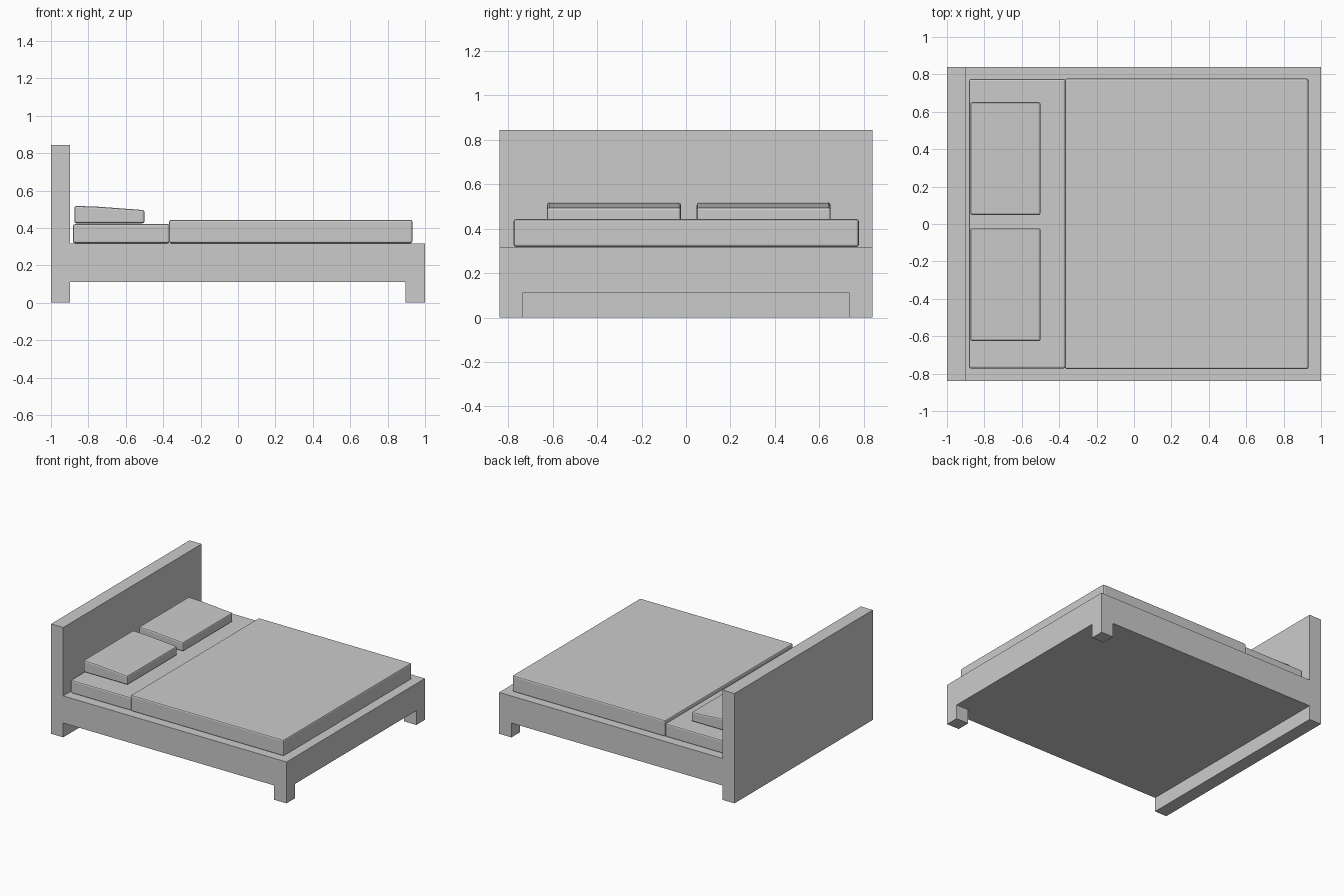
import bpy, bmesh
from mathutils import Vector

if "Cube" in bpy.data.objects:
    bpy.data.objects.remove(bpy.data.objects["Cube"])


def prism(name, pts, axis, lo, hi, bevel=0.0):
    """Extrude a flat outline: axis 'y' takes (x, z) points, axis 'z' takes (x, y) points."""
    bm = bmesh.new()
    place = (lambda a, b: (a, lo, b)) if axis == 'y' else (lambda a, b: (a, b, lo))
    face = bm.faces.new([bm.verts.new(place(a, b)) for a, b in pts])
    offset = Vector((0, hi - lo, 0)) if axis == 'y' else Vector((0, 0, hi - lo))
    new = bmesh.ops.extrude_face_region(bm, geom=[face])['geom']
    bmesh.ops.translate(bm, vec=offset, verts=[v for v in new if isinstance(v, bmesh.types.BMVert)])
    # extrude_face_region may leave the source face in place; the outline must be capped once
    bmesh.ops.recalc_face_normals(bm, faces=bm.faces)
    mesh = bpy.data.meshes.new(name)
    bm.to_mesh(mesh)
    bm.free()
    obj = bpy.data.objects.new(name, mesh)
    bpy.context.collection.objects.link(obj)
    if bevel:
        mod = obj.modifiers.new("soft_edges", 'BEVEL')
        mod.width, mod.segments = bevel, 2
        mod.limit_method, mod.angle_limit = 'ANGLE', 0.7
    return obj


def rect(a0, a1, b0, b1):
    return [(a0, b0), (a1, b0), (a1, b1), (a0, b1)]


# Bed frame: L-shaped side profile with headboard
frame = prism("bed_frame", [(-1, 0), (1, 0), (1, 0.318), (-0.897, 0.318), (-0.897, 0.844), (-1, 0.844)],
              'y', -0.84, 0.84)

# T-shaped cutter clears the underside, leaving the headboard foot and two legs
cutter = prism("underside_cutter",
               [(-0.897, -1), (0.895, -1), (0.895, -0.737), (1.1, -0.737),
                (1.1, 0.737), (0.895, 0.737), (0.895, 1), (-0.897, 1)], 'z', -0.1, 0.11)
cutter.hide_render = True
cutter.hide_set(True)
cut = frame.modifiers.new("underside", 'BOOLEAN')
cut.operation, cut.solver, cut.object = 'DIFFERENCE', 'EXACT', cutter

# Mattress and blanket
prism("mattress", rect(-0.882, -0.366, 0.318, 0.42), 'y', -0.772, 0.775, 0.01)
prism("blanket", rect(-0.368, 0.932, 0.318, 0.443), 'y', -0.776, 0.778, 0.01)

# Pillows: tops slope down toward the foot of the bed
pillow = [(-0.875, 0.425), (-0.5, 0.425), (-0.5, 0.495), (-0.74, 0.513), (-0.875, 0.518)]
for side, y in (("left", 0.048), ("right", -0.626)):
    prism(f"pillow_{side}", pillow, 'y', y, y + 0.603, 0.01)
